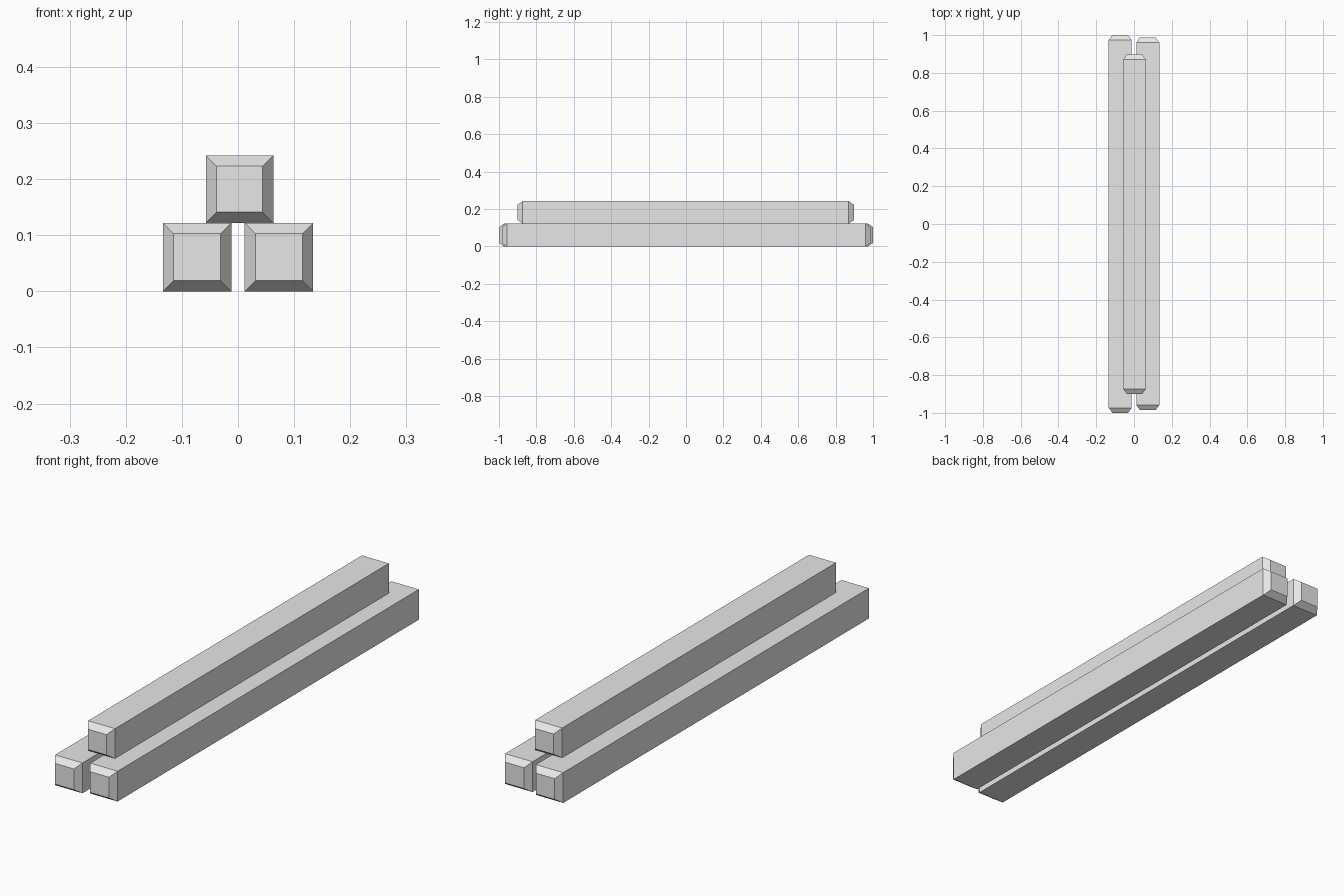
import bpy
import bmesh

cube = bpy.data.objects.get("Cube")
if cube:
    bpy.data.objects.remove(cube, do_unlink=True)

grey = bpy.data.materials.new("light_grey")
grey.use_nodes = True
grey.diffuse_color = (0.8, 0.8, 0.8, 1)
grey.node_tree.nodes["Principled BSDF"].inputs["Base Color"].default_value = (0.8, 0.8, 0.8, 1)

INSET = 0.019   # how far each end face shrinks
TAPER = 0.027   # length of the chamfered end


def beam(name, x, z, width, front, back):
    """Square beam along y with all four edges chamfered at both ends."""
    stations = [(front, width / 2 - INSET), (front + TAPER, width / 2),
                (back - TAPER, width / 2), (back, width / 2 - INSET)]
    bm = bmesh.new()
    rings = [[bm.verts.new((x + sx * h, y, z + sz * h))
              for sx, sz in ((-1, -1), (1, -1), (1, 1), (-1, 1))]
             for y, h in stations]
    for a, b in zip(rings, rings[1:]):
        for i in range(4):
            j = (i + 1) % 4
            bm.faces.new((a[i], a[j], b[j], b[i]))
    bm.faces.new(rings[0])
    bm.faces.new(rings[-1])
    bmesh.ops.recalc_face_normals(bm, faces=bm.faces)
    mesh = bpy.data.meshes.new(name)
    bm.to_mesh(mesh)
    bm.free()
    mesh.materials.append(grey)
    bpy.context.collection.objects.link(bpy.data.objects.new(name, mesh))


# Two beams side by side, one stacked on top
beam("right_beam", -0.073, 0.061, 0.122, -1.0, 1.0)
beam("left_beam", 0.073, 0.061, 0.122, -0.985, 0.987)
beam("top_beam", 0.003, 0.182, 0.12, -0.9, 0.897)
